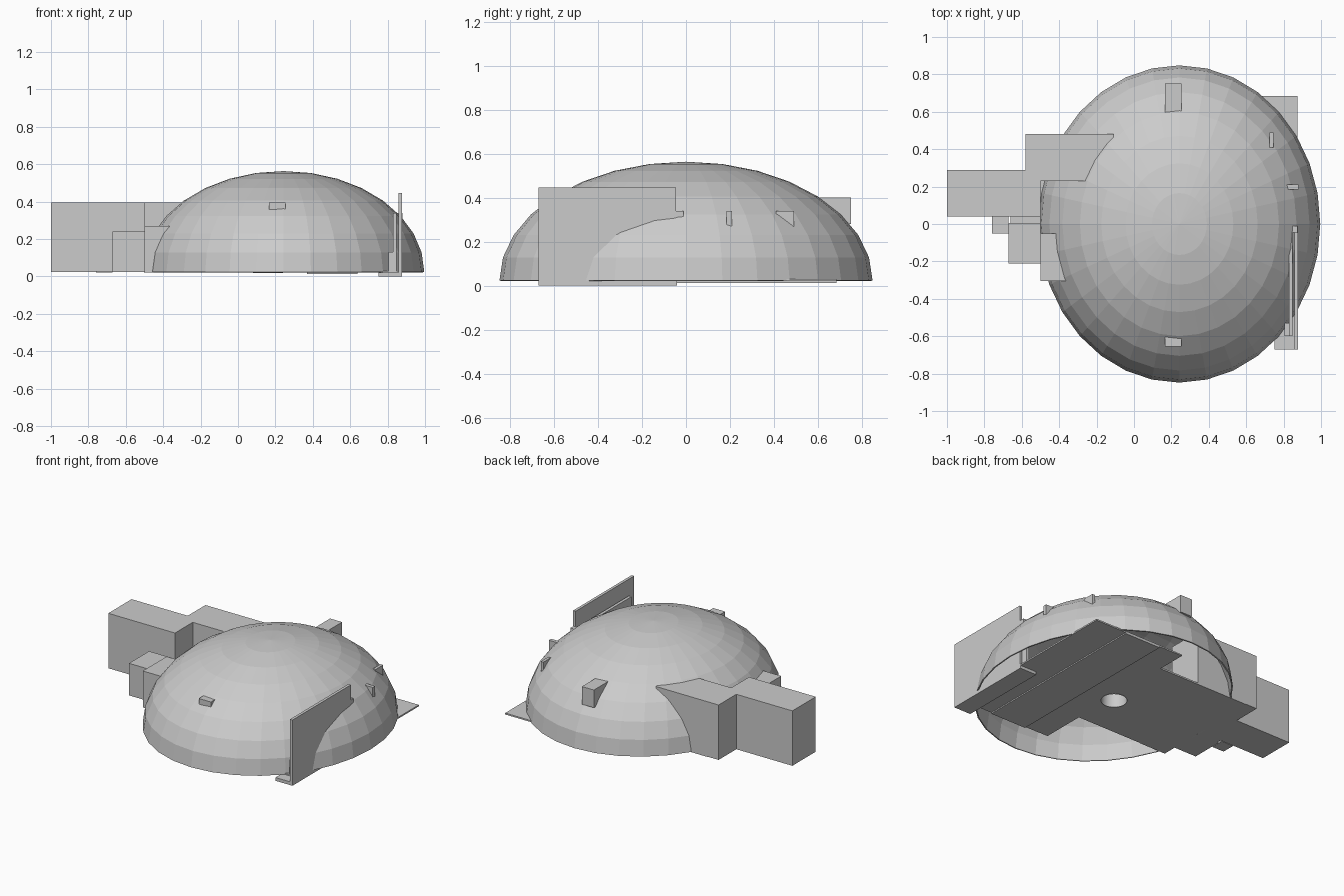
import bpy, bmesh, math
from mathutils import Matrix

if "Cube" in bpy.data.objects:
    bpy.data.objects.remove(bpy.data.objects["Cube"])


def box(name, x0, x1, y0, y1, z0, z1):
    """Axis-aligned box given by its limits."""
    bm = bmesh.new()
    size = Matrix.Diagonal((x1 - x0, y1 - y0, z1 - z0, 1))
    place = Matrix.Translation(((x0 + x1) / 2, (y0 + y1) / 2, (z0 + z1) / 2))
    bmesh.ops.create_cube(bm, size=1, matrix=place @ size)
    return finish(name, bm)


def finish(name, bm):
    mesh = bpy.data.meshes.new(name)
    bm.to_mesh(mesh)
    bm.free()
    obj = bpy.data.objects.new(name, mesh)
    bpy.context.collection.objects.link(obj)
    return obj


def tube(name, x, y, z0, z1, r, caps):
    bm = bmesh.new()
    bmesh.ops.create_cone(bm, cap_ends=caps, segments=32, radius1=r, radius2=r, depth=z1 - z0,
                          matrix=Matrix.Translation((x, y, (z0 + z1) / 2)))
    for f in bm.faces:
        f.smooth = len(f.verts) == 4
    return finish(name, bm)


# Faceted hollow dome, open at the bottom
bm = bmesh.new()
bmesh.ops.create_uvsphere(bm, u_segments=32, v_segments=16, radius=1)
bmesh.ops.delete(bm, geom=[v for v in bm.verts if v.co.z < -0.01], context='VERTS')
bmesh.ops.transform(bm, verts=bm.verts, matrix=Matrix.Translation((0.243, 0, 0.023))
                    @ Matrix.Diagonal((0.753, 0.848, 0.54, 1)))
dome = finish("dome_shell", bm)
shell = dome.modifiers.new("thickness", 'SOLIDIFY')
shell.thickness = 0.008
shell.offset = -1

# Main floor with a round shaft opening
floor = box("main_floor", -0.5, 0.25, -0.3, 0.48, 0.021, 0.032)
cutter = tube("shaft_cutter", 0.16, 0, -0.1, 0.2, 0.08, True)
cutter.hide_render = True
cutter.hide_viewport = True
cut = floor.modifiers.new("shaft_opening", 'BOOLEAN')
cut.operation = 'DIFFERENCE'
cut.object = cutter
tube("shaft_lining", 0.16, 0, 0.017, 0.2, 0.08, False)

# Floor slabs stepping along the long side
box("side_floor", 0.25, 0.875, -0.6, 0.685, 0.02, 0.03)
box("side_floor_edge", 0.19, 0.25, 0.1, 0.685, 0.021, 0.03)
box("side_floor_front_edge", 0.19, 0.25, -0.6, -0.1, 0.021, 0.03)
box("lower_floor", 0.37, 0.64, -0.6, 0.685, 0.012, 0.022)
box("wall_base", 0.75, 0.875, -0.67, -0.04, 0.0, 0.022)

# Tall rooms and passages on the left
box("outer_room", -1.0, -0.58, 0.04, 0.29, 0.023, 0.395)
box("passage", -0.58, -0.5, 0.04, 0.48, 0.023, 0.395)
box("inner_room", -0.5, -0.11, 0.23, 0.48, 0.023, 0.395)

# Low rooms and landing on the left
box("doorstep", -0.76, -0.67, -0.05, 0.04, 0.02, 0.03)
box("low_room", -0.67, -0.5, -0.21, 0.005, 0.023, 0.24)
box("low_room_link", -0.66, -0.5, 0.005, 0.04, 0.023, 0.2)
box("front_room", -0.5, -0.3, -0.305, -0.05, 0.023, 0.27)

# Upright double wall on the right
box("outer_wall", 0.858, 0.877, -0.67, -0.045, 0.0, 0.445)
box("inner_wall", 0.828, 0.848, -0.60, -0.015, 0.02, 0.34)
box("inner_wall_tip", 0.848, 0.875, -0.045, -0.012, 0.31, 0.34)
box("wall_foot", 0.805, 0.835, -0.6, -0.53, 0.02, 0.13)

# Small ends poking through the dome
box("back_beam", 0.165, 0.255, 0.55, 0.75, 0.28, 0.40)
box("front_beam", 0.165, 0.255, -0.655, -0.5, 0.357, 0.395)
box("right_peg", 0.76, 0.88, 0.185, 0.21, 0.27, 0.34)
box("right_peg_back", 0.725, 0.745, 0.41, 0.49, 0.26, 0.34)
